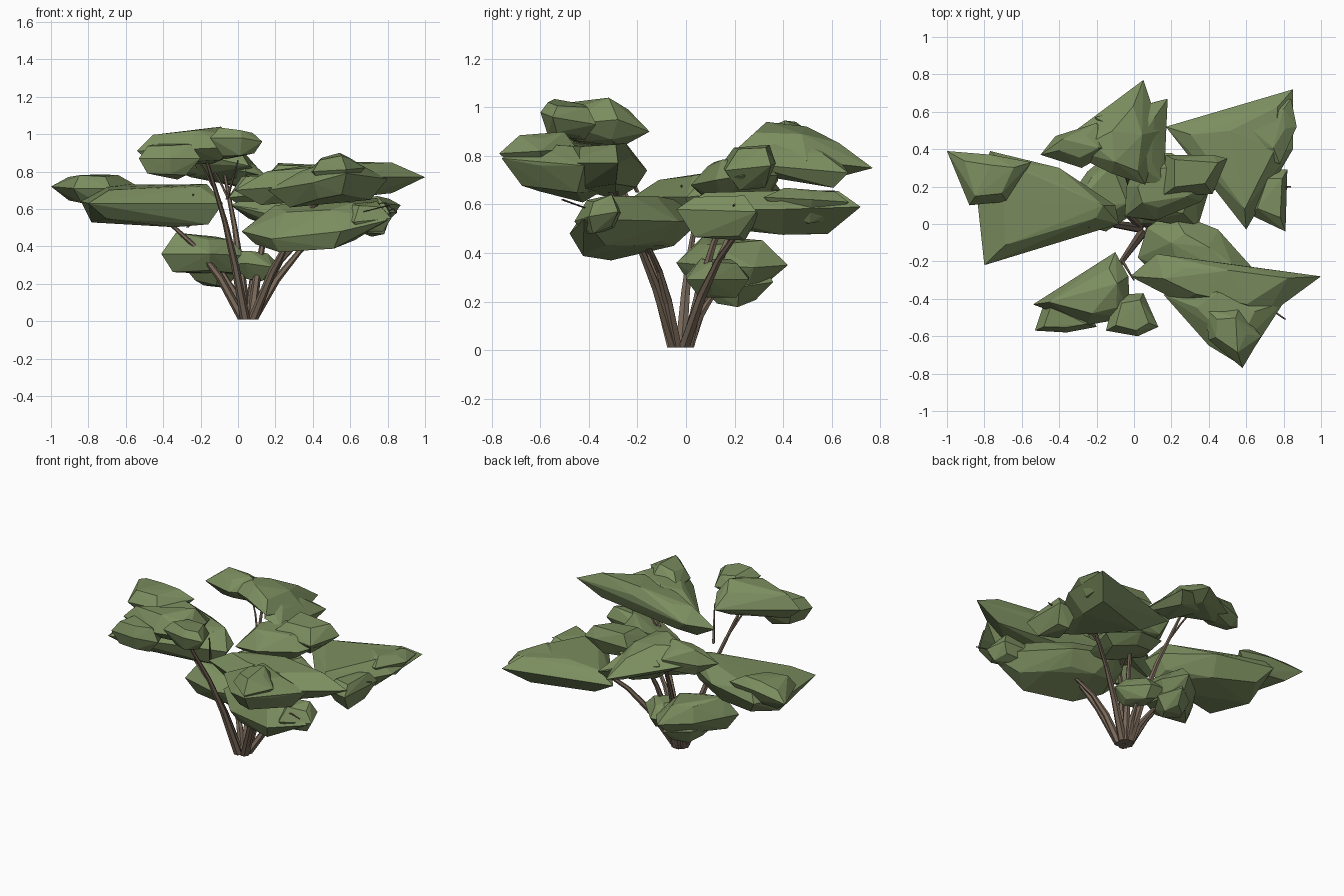
import bpy, bmesh, math, random
from mathutils import Vector
random.seed(4)

def material(name, rgb):
    m = bpy.data.materials.new(name)
    m.diffuse_color = (*rgb, 1)
    return m

LEAF = material("leaf_green", (0.20, 0.27, 0.115))
BARK = material("bark_brown", (0.19, 0.14, 0.10))

def finish(bm, name, mat):
    me = bpy.data.meshes.new(name)
    bm.to_mesh(me)
    bm.free()
    me.materials.append(mat)
    ob = bpy.data.objects.new(name, me)
    bpy.context.collection.objects.link(ob)

def clump(name, rim, up, dn, top=0.6, bot=0.6):
    """Faceted leaf pad: hull of a rim (x, y, z) with a raised top and lowered underside."""
    bm = bmesh.new()
    c = sum((Vector(p) for p in rim), Vector()) / len(rim)
    for p in rim:
        p = Vector(p)
        bm.verts.new(p)
        for s, h in ((top, up), (bot, -dn)):
            q = c + (p - c) * (s + random.uniform(-.15, .12))
            q.z += h * random.uniform(.65, 1)
            bm.verts.new(q)
    r = bmesh.ops.convex_hull(bm, input=bm.verts)
    bmesh.ops.delete(bm, geom=list({v for v in r["geom_interior"] + r["geom_unused"]
                                    if isinstance(v, bmesh.types.BMVert)}), context='VERTS')
    bmesh.ops.recalc_face_normals(bm, faces=bm.faces)
    finish(bm, name, LEAF)

def branch(name, pts, r0, r1, sides=6):
    """Tapered low-poly tube along a few points."""
    bm = bmesh.new()
    rings = []
    for i, p in enumerate(pts):
        d = Vector(pts[min(i + 1, len(pts) - 1)]) - Vector(pts[max(i - 1, 0)])
        q = Vector((0, 0, 1)).rotation_difference(d)
        if i == 0:
            q.identity()
        r = r0 + (r1 - r0) * i / (len(pts) - 1)
        rings.append([bm.verts.new(Vector(p) + q @ Vector((r * math.cos(a), r * math.sin(a), 0)))
                      for a in (k * math.tau / sides for k in range(sides))])
    for a, b in zip(rings, rings[1:]):
        for k in range(sides):
            bm.faces.new((a[k], a[(k + 1) % sides], b[(k + 1) % sides], b[k]))
    bm.faces.new(rings[0][::-1])
    bm.faces.new(rings[-1])
    finish(bm, name, BARK)

# left pad and its outer tip
clump("left_pad", [(-.80, -.22, .63), (-.84, .15, .64), (-.77, .39, .66), (-.40, .30, .66),
                   (-.10, .10, .64), (-.08, 0, .63), (-.30, -.02, .60)], .10, .12, .75, .75)
clump("left_pad_tip", [(-1, .39, .72), (-.88, .10, .71), (-.68, .12, .71), (-.55, .33, .73),
                       (-.76, .37, .74)], .07, .11)
# back pad
clump("back_pad", [(-.42, .42, .85), (-.15, .53, .86), (.05, .77, .75), (.14, .50, .78),
                   (.06, .21, .83), (-.12, .27, .87)], .10, .08)
clump("back_pad_left", [(-.50, .37, .85), (-.42, .47, .85), (-.20, .54, .86), (-.10, .40, .86),
                        (-.28, .30, .86)], .09, .08)
clump("back_pad_right", [(-.21, .57, .83), (.0, .62, .80), (.18, .67, .73), (.16, .22, .77),
                         (.04, .22, .80), (.0, .40, .84)], .07, .10)
# front left pad, the highest one
clump("high_pad", [(-.54, -.43, .91), (-.10, -.15, .90), (-.03, -.28, .95), (-.02, -.50, .93),
                   (-.25, -.54, .92)], .105, .09, .7, .65)
clump("high_pad_left", [(-.53, -.57, .87), (-.48, -.42, .88), (-.28, -.38, .84), (-.20, -.55, .87),
                        (-.36, -.58, .87)], .08, .10)
clump("high_pad_right", [(-.15, -.57, .98), (.02, -.60, .98), (.13, -.55, .96), (.05, -.37, .93),
                         (-.10, -.38, .95)], .07, .09)
# front right pad
clump("front_right_pad", [(.12, -.16, .74), (.55, -.22, .80), (1, -.28, .77), (.70, -.50, .77),
                          (.25, -.42, .72), (-.02, -.28, .70)], .10, .11)
clump("front_right_pad_low", [(.16, -.38, .70), (.40, -.65, .74), (.58, -.76, .79),
                              (.68, -.60, .76), (.80, -.42, .76), (.40, -.26, .74)], .10, .13)
clump("front_right_pad_bump", [(.40, -.62, .80), (.58, -.77, .81), (.68, -.60, .82),
                               (.56, -.45, .83), (.38, -.45, .80)], .08, .09)
# back right pad
clump("back_right_pad", [(.17, .52, .58), (.48, .56, .59), (.85, .72, .59), (.85, .40, .58),
                         (.60, -.03, .58), (.45, .20, .56)], .08, .11, .68, .65)
clump("back_right_pad_top", [(.48, .56, .62), (.84, .67, .61), (.87, .52, .62), (.78, .32, .63),
                             (.58, .40, .62)], .05, .10)
clump("back_right_pad_edge", [(.62, .05, .55), (.81, -.04, .58), (.82, .29, .57), (.70, .30, .55)],
      .07, .11)
# centre pad
clump("centre_pad", [(-.05, .04, .66), (-.04, .20, .68), (.04, .38, .70), (.20, .38, .72),
                     (.44, .24, .72), (.36, .12, .70), (.12, .02, .68)], .10, .09)
clump("centre_pad_bump", [(.17, .37, .77), (.42, .37, .77), (.50, .35, .76), (.42, .16, .74),
                          (.15, .15, .77)], .08, .10)
clump("centre_pad_low", [(-.04, .04, .62), (.10, .02, .60), (.34, -.02, .53), (.42, .24, .53),
                         (.22, .33, .57), (.0, .26, .62)], .08, .07)
# low right pad
clump("low_right_pad", [(.02, -.18, .48), (.07, -.02, .52), (.20, .07, .54), (.45, -.03, .53),
                        (.60, -.22, .52), (.80, -.42, .54), (.55, -.48, .48), (.18, -.34, .44)],
      .12, .10, .6, .7)
clump("low_right_pad_tip", [(.50, -.26, .56), (.78, -.28, .57), (.82, -.40, .55), (.62, -.46, .53)],
      .08, .08)
# low left pad near the ground
clump("low_pad", [(-.41, .03, .36), (-.36, .12, .36), (-.25, .28, .35), (-.08, .42, .35),
                  (.02, .28, .34), (.04, .08, .35), (-.15, -.04, .36)], .12, .10, .6, .65)
clump("low_pad_under", [(-.28, .12, .28), (-.22, .26, .28), (-.08, .36, .28), (.0, .22, .26),
                        (-.10, .06, .27)], .10, .09)
clump("low_pad_right", [(-.06, .10, .30), (-.02, .26, .30), (.08, .26, .29), (.23, .10, .29),
                        (.18, .0, .29), (.04, .0, .31)], .08, .08)

# stems: from the base ring through an elbow into each pad
tips = [(-.45, .05, .60), (-.08, .38, .83), (-.18, -.36, .90), (.48, -.35, .72), (.58, .28, .58),
        (.20, .22, .70), (.38, -.18, .48), (-.13, .13, .34), (.08, .16, .30)]
for i, t in enumerate(tips):
    t = Vector(t)
    a = math.atan2(t.y + .02, t.x - .05)
    base = Vector((.055 + .03 * math.cos(a), -.025 + .035 * math.sin(a), .01))
    mid = base.lerp(t, .5) + Vector((0, 0, .08 if t.z > .45 else .03))
    branch(f"stem_{i}", [base, base.lerp(mid, .5) + Vector((0, 0, .03)), mid, t], .027, .008)
    # side twig hidden mostly in the leaves
    fork = mid.lerp(t, .4)
    side = Vector((-math.sin(a), math.cos(a), 0)) * (.07 if i % 2 else -.07)
    branch(f"twig_{i}", [fork, fork.lerp(t, .6) + side * .5, t + side], .008, .004, 5)
# twig ends showing past the leaves
for i, (p, q) in enumerate([((.65, -.4, .58), (.81, -.51, .62)), ((.65, .18, .57), (.84, .20, .60)),
                            ((-.27, .06, .5), (-.24, -.02, .68)), ((-.06, -.2, .65), (.0, -.3, .86))]):
    branch(f"twig_end_{i}", [p, q], .009, .004, 5)
